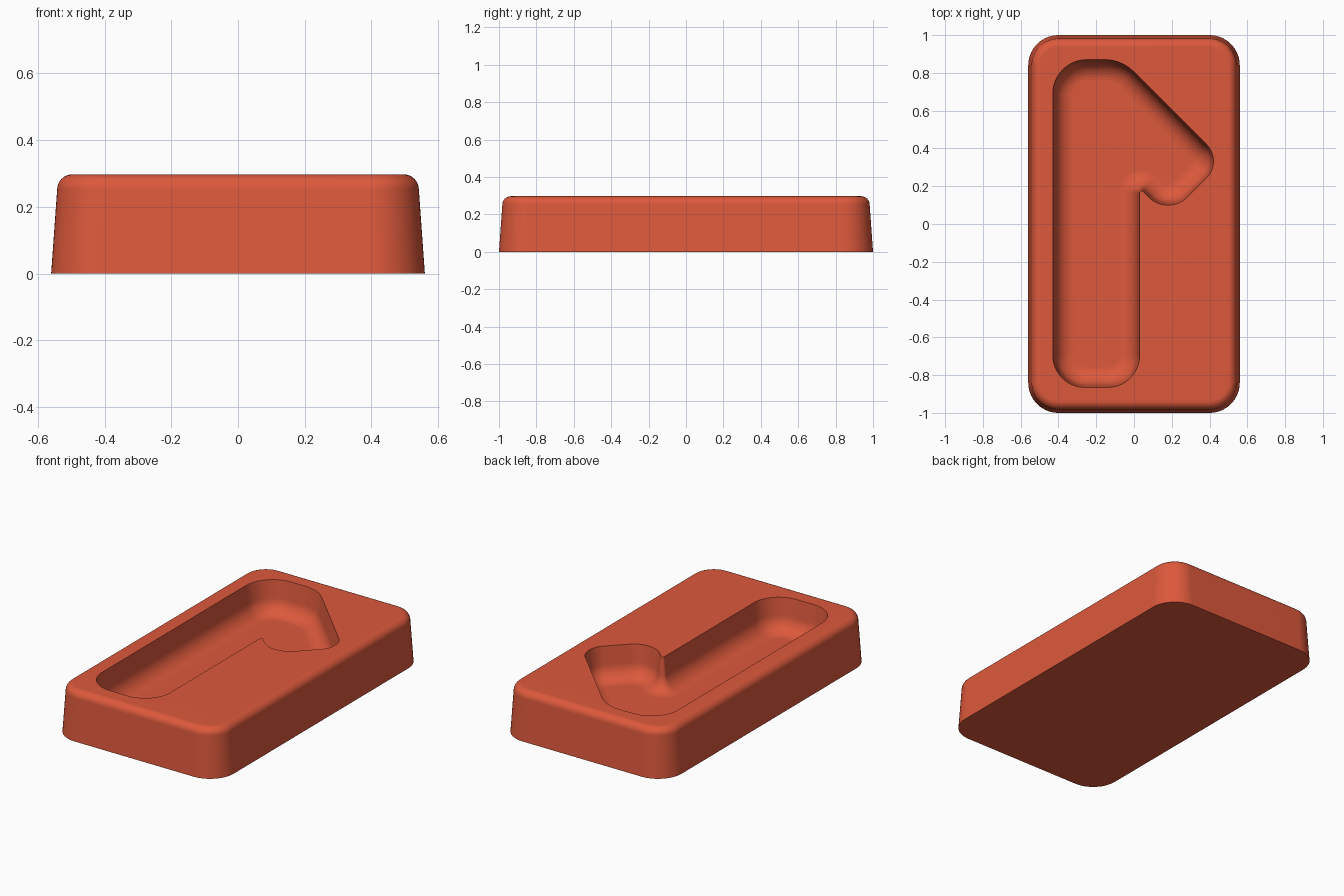
import bpy, bmesh, math
from mathutils import Vector, Matrix

cube = bpy.data.objects.get("Cube")
if cube:
    bpy.data.objects.remove(cube, do_unlink=True)

HEIGHT = 0.297
FLOOR = 0.10
STEPS = 14

red = bpy.data.materials.new("warm_red")
red.use_nodes = True
colour = (0.72, 0.10, 0.045, 1)
red.diffuse_color = colour
red.node_tree.nodes["Principled BSDF"].inputs["Base Color"].default_value = colour


def rounded_outline(corners, inset):
    """Round a counter-clockwise outline and inset it; a negative radius suits an inner corner."""
    points = []
    for i, (x, y, radius) in enumerate(corners):
        here = Vector((x, y))
        before = Vector(corners[i - 1][:2])
        after = Vector(corners[(i + 1) % len(corners)][:2])
        a, b = (here - before).normalized(), (after - here).normalized()
        n0, n1 = Vector((a.y, -a.x)), Vector((b.y, -b.x))
        centre = here - (n0 + n1) * radius / (1 + n0.dot(n1))
        turn = math.atan2(a.x * b.y - a.y * b.x, a.dot(b))
        for s in range(STEPS + 1):
            normal = Matrix.Rotation(turn * s / STEPS, 2) @ n0
            points.append(centre + normal * (radius - inset))
    return points


def stack(bm, corners, levels):
    """Skin rings of the outline through (inset, height) levels."""
    rings = [[bm.verts.new((p.x, p.y, z)) for p in rounded_outline(corners, d)]
             for d, z in levels]
    for low, high in zip(rings, rings[1:]):
        for i in range(len(low)):
            j = (i + 1) % len(low)
            bm.faces.new((low[i], low[j], high[j], high[i]))
    return rings


def ring_edges(bm, ring):
    return [bm.edges.get((ring[i - 1], ring[i])) for i in range(len(ring))]


bm = bmesh.new()

# Outer block: drafted sides and a rounded top edge
block = [(-0.56, -1, 0.16), (0.56, -1, 0.16), (0.56, 1, 0.16), (-0.56, 1, 0.16)]
r = 0.045
levels = [(0, 0)]
for k in range(9):
    t = math.pi / 2 * k / 8
    levels.append((0.018 + r * (1 - math.cos(t)), HEIGHT - r + r * math.sin(t)))
outer = stack(bm, block, levels)

# Hollow: drafted walls running into a wide floor fillet
hollow = [(-0.43, -0.865, 0.17), (0.03, -0.865, 0.17), (0.03, 0.19, -0.01),
          (0.18, 0.04, 0.145), (0.4725, 0.3325, 0.125),
          (-0.065, 0.87, 0.22), (-0.43, 0.87, 0.18)]
r = 0.10
levels = [(0, HEIGHT)]
for k in range(11):
    t = math.pi / 2 * k / 10
    levels.append((0.012 + r * (1 - math.cos(t)), FLOOR + r - r * math.sin(t)))
inner = stack(bm, hollow, levels)

# Underside, hollow floor and the top surface around the hollow
bm.faces.new(outer[0])
bm.faces.new(inner[-1])
bmesh.ops.triangle_fill(bm, use_beauty=True,
                        edges=ring_edges(bm, outer[-1]) + ring_edges(bm, inner[0]))
bmesh.ops.recalc_face_normals(bm, faces=bm.faces)

mesh = bpy.data.meshes.new("recessed_block")
bm.to_mesh(mesh)
bm.free()
mesh.materials.append(red)
tray = bpy.data.objects.new("recessed_block", mesh)
bpy.context.collection.objects.link(tray)

bpy.ops.object.select_all(action="DESELECT")
tray.select_set(True)
bpy.context.view_layer.objects.active = tray
bpy.ops.object.shade_smooth_by_angle(angle=math.radians(35))
weighted = tray.modifiers.new("even_shading", "WEIGHTED_NORMAL")
weighted.keep_sharp = True
